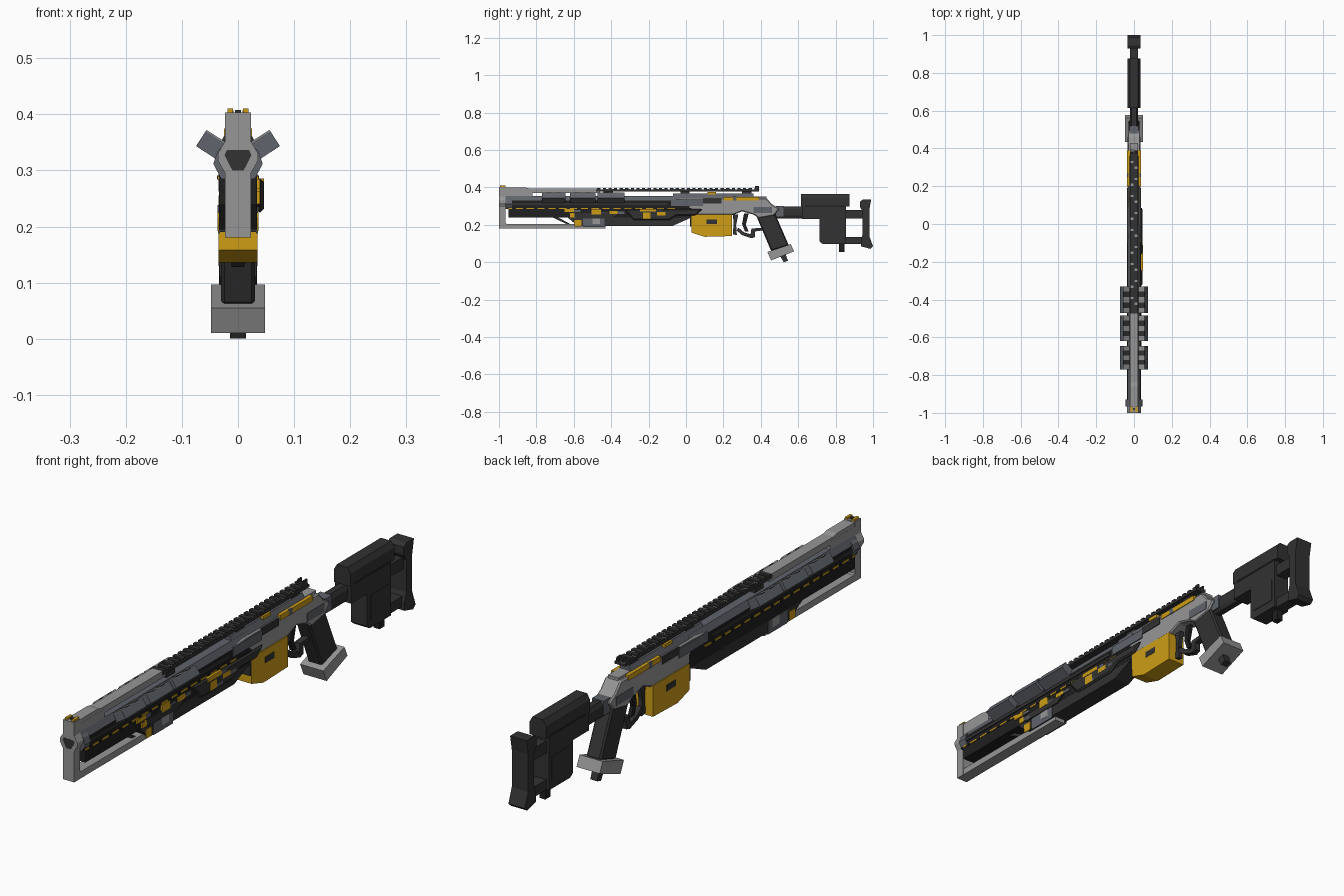
import bpy, bmesh, math
from mathutils import Matrix

if "Cube" in bpy.data.objects:
    bpy.data.objects.remove(bpy.data.objects["Cube"], do_unlink=True)


def material(name, rgb):
    m = bpy.data.materials.new(name)
    m.use_nodes = True
    m.diffuse_color = (*rgb, 1)
    b = next(n for n in m.node_tree.nodes if n.type == 'BSDF_PRINCIPLED')
    b.inputs["Base Color"].default_value = (*rgb, 1)
    return m


LIGHT = material("light grey", (0.30, 0.305, 0.30))
MID = material("blue grey", (0.115, 0.125, 0.145))
DARK = material("charcoal", (0.032, 0.032, 0.032))
BLACK = material("near black", (0.014, 0.014, 0.014))
YELLOW = material("amber yellow", (0.62, 0.34, 0.008))


def prism(name, pts, a, b, mat, axis='x', bevel=0):
    """Extrude (y,z) points along x, or (x,z) points along y."""
    bm = bmesh.new()
    at = (lambda p, d: (d, p[0], p[1])) if axis == 'x' else (lambda p, d: (p[0], d, p[1]))
    r0 = [bm.verts.new(at(p, a)) for p in pts]
    r1 = [bm.verts.new(at(p, b)) for p in pts]
    bm.faces.new(r0)
    bm.faces.new(r1)
    n = len(pts)
    for i in range(n):
        bm.faces.new((r0[i], r0[(i + 1) % n], r1[(i + 1) % n], r1[i]))
    bmesh.ops.recalc_face_normals(bm, faces=bm.faces)
    me = bpy.data.meshes.new(name)
    bm.to_mesh(me)
    bm.free()
    me.materials.append(mat)
    ob = bpy.data.objects.new(name, me)
    bpy.context.collection.objects.link(ob)
    if bevel:
        mod = ob.modifiers.new("chamfer", 'BEVEL')
        mod.width, mod.segments = bevel, 1
    return ob


def slab(name, w, pts, mat, bevel=0):
    return prism(name, pts, -w, w, mat, 'x', bevel)


def box(name, x0, x1, y0, y1, z0, z1, mat, bevel=0):
    return prism(name, [(y0, z0), (y1, z0), (y1, z1), (y0, z1)], x0, x1, mat, 'x', bevel)


def both(name, x0, x1, *rest):
    box(name + "_left", x0, x1, *rest)
    box(name + "_right", -x1, -x0, *rest)


def section(half):
    """Mirror half a cross-section, listed bottom to top on +x."""
    return half + [(-x, z) for x, z in reversed(half)]


# Muzzle post with hexagonal mouth
prism("muzzle_post", section([(.023, .18), (.023, .295), (.036, .318), (.036, .33),
      (.023, .352), (.023, .403)]), -1, -.965, LIGHT, 'y')
prism("muzzle_bore", section([(.010, .30), (.024, .327), (.020, .336)]), -1.0, -.96, DARK, 'y').location.y = -.0005
prism("muzzle_collar", section([(.030, .285), (.044, .312), (.036, .335), (.02, .35)]), -.965, -.93, MID, 'y')

# Front sight
box("front_sight_base", -.016, .016, -1, -.96, .386, .398, YELLOW)
both("front_sight_ear", .009, .019, -.995, -.965, .39, .41, YELLOW)
box("front_sight_bead", -.005, .005, -.985, -.975, .398, .408, DARK)

# Upper shroud: black flanks with a blue grey roof
shroud = prism("upper_shroud", section([(.034, .288), (.034, .33), (.022, .354)]), -.965, .02, BLACK, 'y')
shroud.data.materials.append(MID)
for f in shroud.data.polygons:
    if f.normal.z > .2:
        f.material_index = 1
both("shroud_ledge", .033, .038, -.95, -.1, .305, .318, DARK)
box("front_top_bar", -.022, .022, -.97, -.82, .354, .385, LIGHT)
slab("light_top_bar", .0215, [(-.97, .37), (-.46, .37), (-.46, .395), (-.84, .395), (-.86, .4), (-.97, .4)], LIGHT)

# Cooling fins, three on each side with striped tops
for s, side in ((1, "left"), (-1, "right")):
    for k, (y0, y1) in enumerate(((-.77, -.645), (-.62, -.485), (-.472, -.33))):
        place = Matrix.Translation((s * .044, 0, .343)) @ Matrix.Rotation(-s * math.radians(33), 4, 'Y')
        fin = box(f"fin_{side}_{k}", -.026, .026, y0, y1, -.0165, .0155, MID)
        fin.matrix_world = place
        n = 5
        step = (y1 - y0) / n
        for i in range(n):
            rib = box(f"fin_rib_{side}_{k}_{i}", -.026, .026, y0 + i * step, y0 + (i + 1) * step,
                      .0155, .018, DARK if i % 2 else LIGHT)
            rib.matrix_world = place

# Top rail with teeth and light slots
box("top_rail", -.022, .022, -.48, .39, .379, .389, DARK)
for i in range(29):
    y = -.475 + i * .03
    box(f"rail_tooth_{i}", -.022, .022, y, y + .017, .389, .396, DARK)
    if i % 3:
        sx = .011 if i % 2 else -.011
        box(f"rail_slot_{i}", sx - .008, sx + .008, y + .017, y + .029, .388, .3915, LIGHT)
for i, y in enumerate((-.44, -.03, .30)):
    box(f"rail_foot_{i}", -.012, .012, y, y + .05, .35, .38, DARK)
both("rear_sight_ear", .008, .014, .37, .39, .389, .407, DARK)

# Lower handguard
box("barrel_cover", -.034, .034, -.95, .03, .238, .29, BLACK)
slab("handguard", .0335, [(-.64, .245), (-.58, .195), (-.07, .195), (.02, .235), (.03, .29), (-.64, .29)], DARK)
prism("handguard_side_cover", [(-.33, .285), (-.28, .225), (-.09, .225), (-.05, .25), (.05, .25),
      (.09, .285)], .033, .046, DARK, 'x', .006)
prism("handguard_side_cover_front", [(-.62, .262), (-.58, .235), (-.40, .235), (-.36, .262)], .033, .039, DARK)
slab("front_strut", .012, [(-.72, .243), (-.69, .243), (-.62, .205), (-.64, .205)], DARK)
both("amber_line", .0325, .0365, -.95, -.06, .284, .290, YELLOW)
for i in range(15):
    y = -.93 + i * .058
    both(f"line_gap_{i}", .0325, .037, y, y + .02, .2835, .2905, BLACK)

# Lower bar
slab("lower_bar", .0225, [(-.97, .18), (-.43, .18), (-.43, .205), (-.96, .205), (-.97, .215)], LIGHT)
both("bar_clamp", .032, .0355, -.55, -.435, .188, .238, MID)
both("bar_clamp_plate", .034, .0365, -.50, -.46, .205, .238, LIGHT)
both("amber_clamp", .034, .0365, -.595, -.56, .192, .225, YELLOW)

# Amber and grey patches on the left side
patches = ((-.65, -.60, .268, .284), (-.505, -.455, .255, .283), (-.62, -.595, .24, .262),
           (-.41, -.365, .258, .274), (-.245, -.16, .27, .286), (-.23, -.19, .232, .265), (-.155, -.11, .25, .268))
for i, (y0, y1, z0, z1) in enumerate(patches):
    x = .0465 if y0 > -.33 else .0395
    box(f"amber_patch_{i}", .033, x, y0, y1, z0, z1, YELLOW)
    box(f"grey_patch_{i}", .033, x - .0005, y1, y1 + .035, z0, z0 + .012, MID)

# Receiver
slab("receiver", .033, [(-.12, .335), (-.10, .30), (-.02, .272), (.02, .252), (.25, .252), (.30, .272), (.36, .255),
     (.39, .235), (.47, .25), (.50, .285), (.46, .31), (.43, .343), (.0, .343)], LIGHT, .005)
prism("receiver_roof", section([(.028, .34), (.015, .368)]), -.07, .36, MID, 'y')
box("receiver_rear_cap", -.022, .022, .34, .43, .335, .352, LIGHT)
both("receiver_cheek", .03, .037, -.08, .09, .30, .335, MID)
both("ejection_port", .03, .036, .09, .19, .315, .342, DARK)
both("amber_receiver_strip", .022, .036, .2, .39, .33, .35, YELLOW)
both("receiver_notch", .03, .0365, .25, .27, .329, .351, MID)
box("amber_catch", -.025, .025, .115, .16, .362, .375, YELLOW)
both("lower_receiver_panel", .03, .0345, .36, .46, .262, .295, MID)

# Magazine
slab("magazine", .035, [(.03, .255), (.245, .255), (.245, .14), (.10, .136), (.03, .158)], YELLOW)
both("magazine_window", .034, .0362, .11, .165, .205, .228, DARK)
box("magazine_front_rib", -.034, .034, .022, .032, .19, .25, DARK)

# Trigger group
slab("magazine_release", .008, [(.25, .255), (.28, .255), (.268, .20), (.272, .145), (.25, .15), (.255, .21)], DARK)
slab("trigger", .007, [(.31, .26), (.335, .26), (.32, .20), (.335, .165), (.315, .165), (.30, .205)], BLACK)
slab("trigger_guard", .012, [(.27, .17), (.30, .145), (.35, .128), (.37, .135), (.37, .165), (.41, .17),
     (.41, .185), (.35, .18), (.345, .15), (.31, .16), (.28, .185)], DARK)

# Grip
slab("grip", .03, [(.37, .262), (.475, .262), (.55, .09), (.455, .06)], DARK, .006)
slab("grip_base", .048, [(.435, .055), (.56, .097), (.578, .058), (.455, .01)], LIGHT)
slab("grip_stud", .014, [(.50, .04), (.53, .05), (.545, .008), (.522, 0)], DARK)

# Stock tube
prism("stock_tube", section([(.012, .235), (.02, .25), (.02, .282), (.012, .297)]), .46, .63, DARK, 'y')
box("stock_tube_ring", -.024, .024, .48, .52, .245, .30, MID)

# Stock body with cheek rest
prism("cheek_rest", section([(.034, .298), (.034, .345), (.022, .366)]), .615, .875, DARK, 'y')
slab("stock_body", .033, [(.62, .232), (.715, .232), (.715, .11), (.73, .098), (.855, .098), (.855, .30), (.62, .30)], DARK)
both("stock_groove", .03, .0345, .64, .85, .296, .304, BLACK)
box("stock_stud", -.012, .012, .818, .848, .055, .10, BLACK)
both("stock_panel", .03, .035, .735, .84, .13, .22, DARK)
for name, z0, z1 in (("upper", .235, .28), ("lower", .097, .135)):
    box(f"stock_bar_{name}", -.022, .022, .85, .95, z0, z1, DARK)

# Butt plate
slab("butt_plate", .034, [(.93, .325), (.945, .335), (.99, .335), (.98, .28), (.98, .14), (1, .085), (.985, .072),
     (.935, .085), (.935, .12), (.945, .15), (.945, .27), (.93, .295)], DARK)
